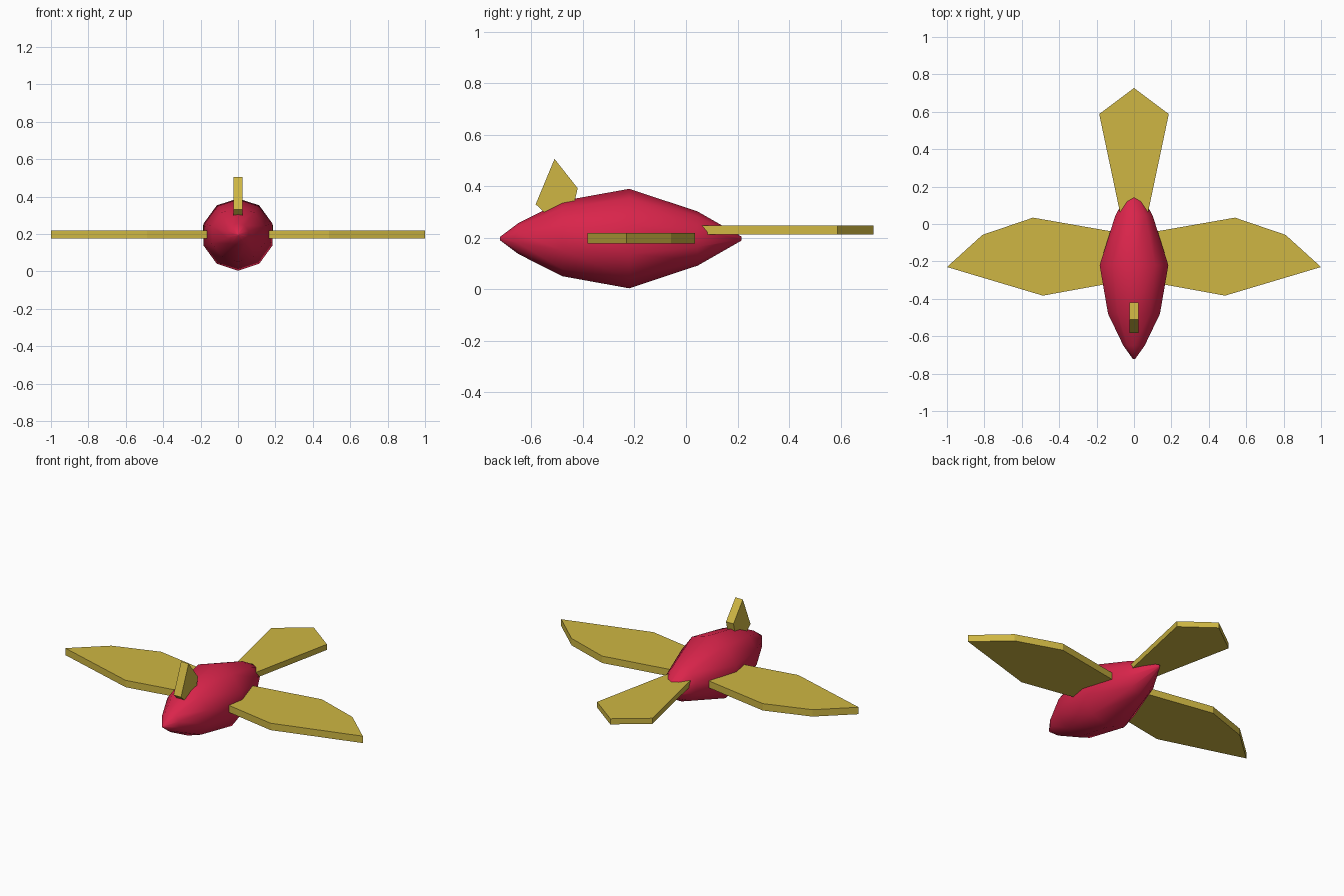
import bpy, bmesh, math
from mathutils import Vector

cube = bpy.data.objects.get("Cube")
if cube:
    bpy.data.objects.remove(cube, do_unlink=True)


def material(name, colour):
    m = bpy.data.materials.new(name)
    m.use_nodes = True
    m.diffuse_color = colour
    m.node_tree.nodes["Principled BSDF"].inputs["Base Color"].default_value = colour
    return m


red = material("crimson", (0.70, 0.018, 0.07, 1))
yellow = material("mustard", (0.62, 0.47, 0.056, 1))


def add_object(name, bm, mat, smooth=False):
    bmesh.ops.recalc_face_normals(bm, faces=bm.faces)
    for f in bm.faces:
        f.smooth = smooth
    mesh = bpy.data.meshes.new(name)
    bm.to_mesh(mesh)
    bm.free()
    mesh.materials.append(mat)
    obj = bpy.data.objects.new(name, mesh)
    bpy.context.collection.objects.link(obj)
    return obj


def lathe(name, profile, sides, z, mat):
    """Rings of (y, radius) along the y axis, capped at both ends."""
    bm = bmesh.new()
    rings = []
    for y, r in profile:
        angles = [2 * math.pi * i / sides for i in range(sides)]
        rings.append([bm.verts.new((r * math.sin(a), y, z + r * math.cos(a))) for a in angles])
    for a, b in zip(rings, rings[1:]):
        for i in range(sides):
            j = (i + 1) % sides
            bm.faces.new((a[i], a[j], b[j], b[i]))
    bm.faces.new(rings[0])
    bm.faces.new(rings[-1])
    return add_object(name, bm, mat, smooth=True)


def slab(name, points, thickness):
    """Flat outline thickened along its normal, centred on the outline."""
    bm = bmesh.new()
    face = bm.faces.new([bm.verts.new(p) for p in points])
    face.normal_update()
    offset = face.normal * thickness
    bmesh.ops.translate(bm, verts=bm.verts, vec=-offset / 2)
    new = bmesh.ops.extrude_face_region(bm, geom=[face], use_keep_orig=True)
    top = [v for v in new["geom"] if isinstance(v, bmesh.types.BMVert)]
    bmesh.ops.translate(bm, verts=top, vec=Vector(offset))
    return add_object(name, bm, yellow)


# Spindle body
lathe("body", [(-0.722, 0.006), (-0.65, 0.06), (-0.48, 0.146), (-0.22, 0.193),
               (0.045, 0.105), (0.215, 0.008)], 10, 0.197, red)

# Mirrored pair of wings
wing = [(0.06, -0.05), (0.54, 0.034), (0.81, -0.058), (1.0, -0.23), (0.487, -0.383), (0.06, -0.305)]
for side, sign in (("left", 1), ("right", -1)):
    slab(side + "_wing", [(sign * x, y, 0.198) for x, y in wing], 0.042)

# Tail fan
tail = [(0.062, 0.0), (0.186, 0.588), (0, 0.727), (-0.186, 0.588), (-0.062, 0.0)]
slab("tail", [(x, y, 0.23) for x, y in tail], 0.034)

# Crest on the head
crest = [(-0.583, 0.33), (-0.51, 0.506), (-0.42, 0.392), (-0.445, 0.29), (-0.53, 0.28)]
slab("crest", [(0, y, z) for y, z in crest], 0.05)
